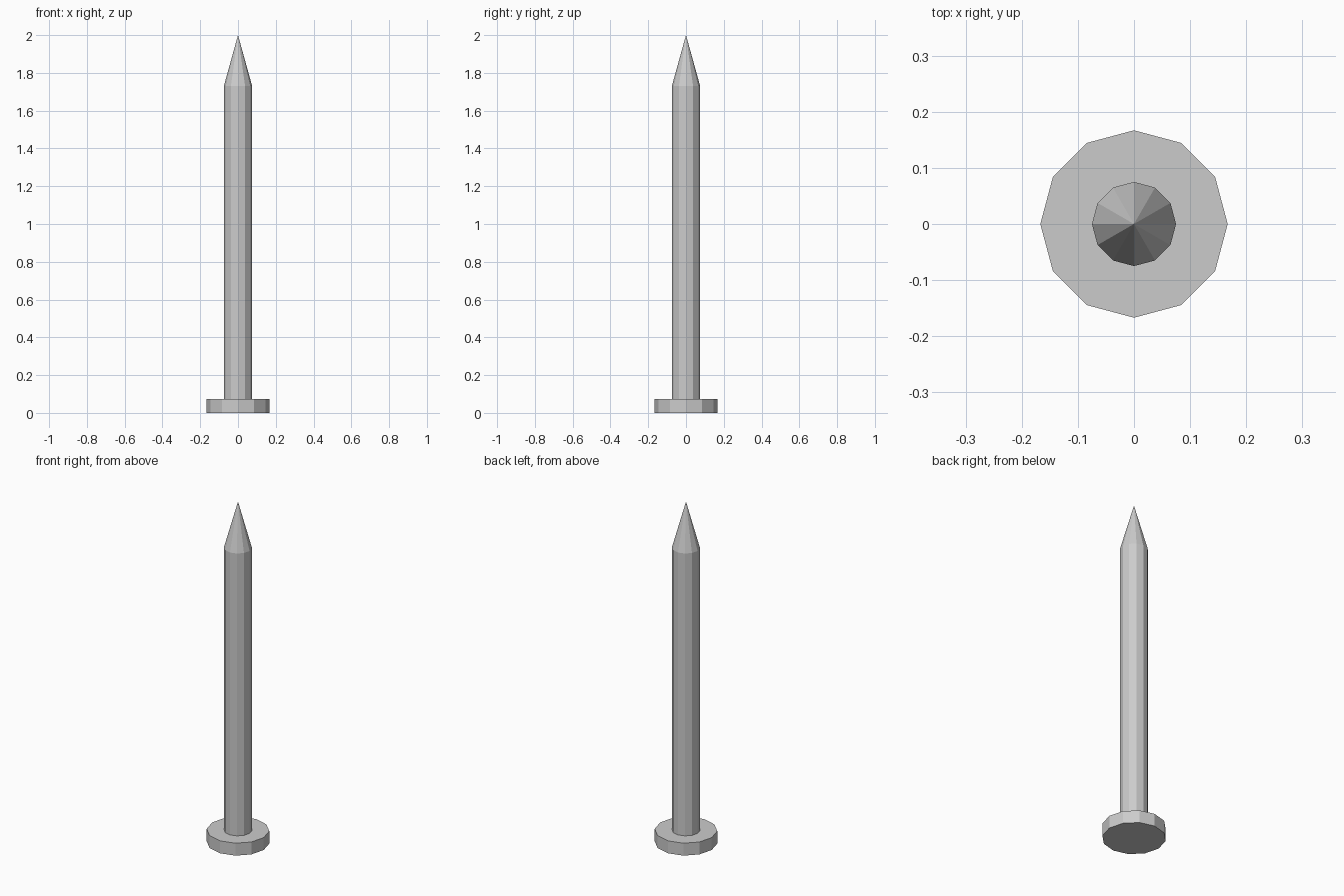
import bpy, bmesh, math

if "Cube" in bpy.data.objects:
    bpy.data.objects.remove(bpy.data.objects["Cube"])

SIDES = 12


def lathe(name, rings, tip_z):
    """Closed flat-faced solid from (radius, z) rings, ending in a point."""
    bm = bmesh.new()
    loops = [[bm.verts.new((r * math.cos(2 * math.pi * i / SIDES),
                            r * math.sin(2 * math.pi * i / SIDES), z))
              for i in range(SIDES)] for r, z in rings]
    apex = bm.verts.new((0, 0, tip_z))
    bm.faces.new(loops[0][::-1])
    for i in range(SIDES):
        j = (i + 1) % SIDES
        for low, high in zip(loops, loops[1:]):
            bm.faces.new((low[i], low[j], high[j], high[i]))
        bm.faces.new((loops[-1][i], loops[-1][j], apex))
    bmesh.ops.recalc_face_normals(bm, faces=bm.faces[:])
    mesh = bpy.data.meshes.new(name)
    bm.to_mesh(mesh)
    bm.free()
    obj = bpy.data.objects.new(name, mesh)
    bpy.context.collection.objects.link(obj)
    return obj


# Nail standing on its head: wide head, shoulder, straight shaft, sharp tip
lathe("nail", [(0.167, 0), (0.167, 0.073), (0.075, 0.073), (0.075, 1.73)], 2.0)
